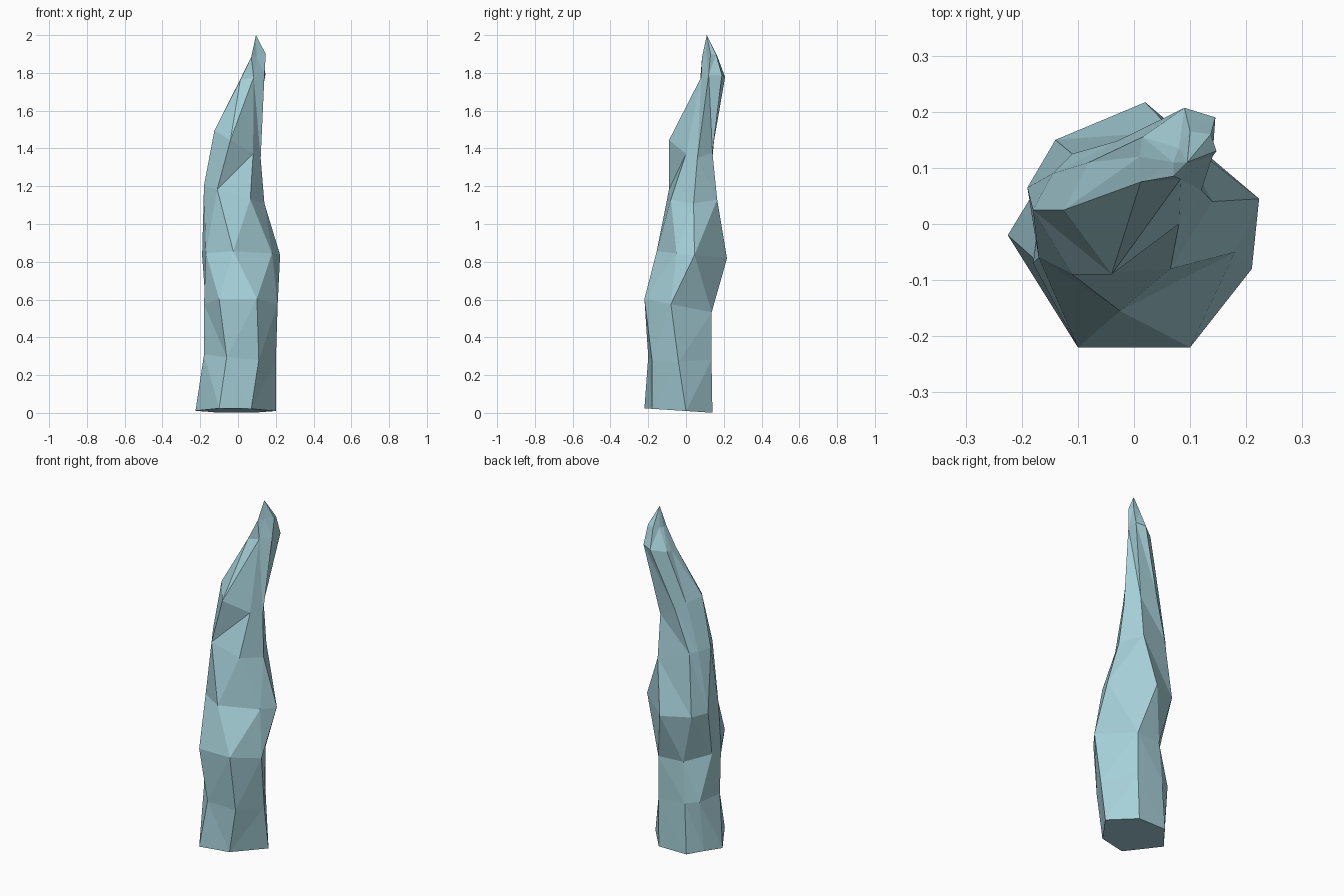
import bpy, bmesh

# Cross-sections: height, tilt along x, tilt along y, seven corners (anticlockwise from front left)
SECTIONS = [
    (.010, 0, -.065, [(-.10, -.22), (.07, -.18), (.20, 0), (.08, .14), (-.10, .14), (-.16, .06), (-.225, -.02)]),
    (.29, -.1, 0, [(-.06, -.20), (.11, -.18), (.20, -.04), (.085, .135), (-.085, .133), (-.155, .095), (-.18, -.06)]),
    (.56, 0, -.2, [(-.10, -.22), (.10, -.22), (.21, -.08), (.086, .136), (-.07, .125), (-.17, 0), (-.18, -.07)]),
    (.84, 0, -.1, [(-.025, -.155), (.18, -.05), (.223, .045), (.02, .217), (-.14, .15), (-.19, .065), (-.17, -.06)]),
    (1.15, -.3, 0, [(-.11, -.09), (.065, -.08), (.14, .04), (.07, .165), (-.11, .125), (-.145, .09), (-.18, .025)]),
    (1.42, -.6, 0, [(-.04, -.09), (.08, .0), (.12, .06), (.07, .14), (-.03, .148), (-.08, .11), (-.125, .025)]),
    (1.76, .2, 0, [(.012, .075), (.083, .08), (.14, .12), (.145, .19), (.09, .207), (.015, .155), (.01, .12)]),
    (1.87, .2, 0, [(.07, .085), (.098, .108), (.147, .13), (.137, .16), (.10, .165), (.08, .135), (.07, .11)]),
]
TIP = (.095, .11, 2.0)

# Loft the sections into a closed spike
bm = bmesh.new()
rings = [[bm.verts.new((x, y, z + a * x + b * y)) for x, y in pts]
         for z, a, b, pts in SECTIONS]
n = len(rings[0])
for low, high in zip(rings, rings[1:]):
    for i in range(n):
        j = (i + 1) % n
        bm.faces.new((low[i], low[j], high[j], high[i]))
tip = bm.verts.new(TIP)
for i in range(n):
    bm.faces.new((rings[-1][i], rings[-1][(i + 1) % n], tip))
bm.faces.new(rings[0][::-1])

# Flat triangular facets
bmesh.ops.triangulate(bm, faces=bm.faces[:], quad_method='SHORT_EDGE')
bmesh.ops.recalc_face_normals(bm, faces=bm.faces[:])
mesh = bpy.data.meshes.new("rock_spike")
bm.to_mesh(mesh)
bm.free()
spike = bpy.data.objects.new("rock_spike", mesh)
bpy.context.collection.objects.link(spike)

# Pale blue-green stone
stone = bpy.data.materials.new("stone")
stone.diffuse_color = (0.38, 0.63, 0.69, 1)
mesh.materials.append(stone)
